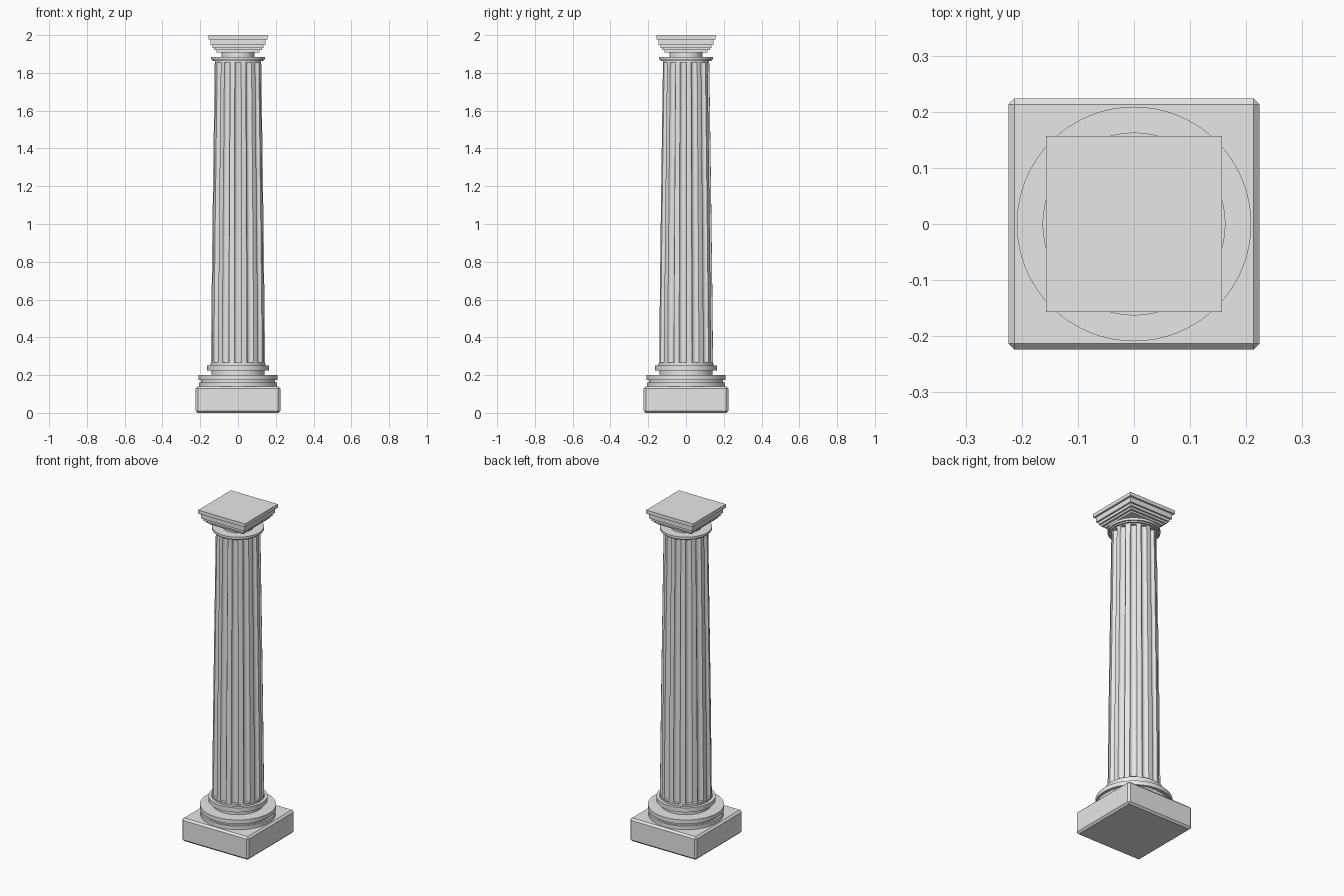
import bpy, bmesh, math

if "Cube" in bpy.data.objects:
    bpy.data.objects.remove(bpy.data.objects["Cube"])

stone = bpy.data.materials.new("pale_stone")
stone.diffuse_color = (0.8, 0.8, 0.8, 1)
stone.use_nodes = True
stone.node_tree.nodes["Principled BSDF"].inputs["Base Color"].default_value = stone.diffuse_color


def finish(bm, name, smooth=False):
    bmesh.ops.recalc_face_normals(bm, faces=bm.faces[:])
    me = bpy.data.meshes.new(name)
    bm.to_mesh(me)
    bm.free()
    me.materials.append(stone)
    ob = bpy.data.objects.new(name, me)
    bpy.context.collection.objects.link(ob)
    if smooth:
        bpy.ops.object.select_all(action='DESELECT')
        ob.select_set(True)
        bpy.context.view_layer.objects.active = ob
        bpy.ops.object.shade_smooth_by_angle(angle=math.radians(30))
    return ob


def loft(name, rings, smooth=False):
    """Closed solid through rings with equal point counts."""
    bm = bmesh.new()
    rows = [[bm.verts.new(p) for p in ring] for ring in rings]
    n = len(rows[0])
    for a, b in zip(rows, rows[1:]):
        for i in range(n):
            j = (i + 1) % n
            bm.faces.new((a[i], a[j], b[j], b[i]))
    bm.faces.new(rows[0][::-1])
    bm.faces.new(rows[-1])
    return finish(bm, name, smooth)


def circle(r, z, n=64):
    return [(r * math.cos(2 * math.pi * i / n), r * math.sin(2 * math.pi * i / n), z)
            for i in range(n)]


def square(h, z):
    return [(-h, -h, z), (h, -h, z), (h, h, z), (-h, h, z)]


# square plinth with a small bevel
bm = bmesh.new()
bmesh.ops.create_cube(bm, size=1)
for v in bm.verts:
    v.co = (v.co.x * 0.448, v.co.y * 0.448, (v.co.z + 0.5) * 0.14)
bmesh.ops.bevel(bm, geom=bm.edges[:], offset=0.011, segments=1, affect='EDGES')
finish(bm, "plinth")

# stepped round base
base = [(0.207, 0.138), (0.207, 0.162), (0.195, 0.162), (0.195, 0.175), (0.209, 0.175),
        (0.209, 0.20), (0.14, 0.20), (0.14, 0.225), (0.163, 0.225), (0.163, 0.252),
        (0.145, 0.252), (0.145, 0.262)]
loft("round_base", [circle(r, z) for r, z in base], True)

# tapering shaft with round-bottomed flutes
FLUTES, STEPS = 13, 14


def shaft_ring(r, z, depth):
    pts = []
    for f in range(FLUTES):
        for s in range(STEPS):
            t = s / STEPS
            a = 2 * math.pi * (f + t - 0.5) / FLUTES - math.pi / 2
            u = (t - 0.5) / 0.2857
            d = depth * math.sqrt(max(0, 1 - u * u))
            pts.append(((r - d) * math.cos(a), (r - d) * math.sin(a), z))
    return pts


def shaft_radius(t):
    return 0.143 - 0.020 * t ** 1.2


rings = [shaft_ring(0.143, 0.255, 0), shaft_ring(0.143, 0.266, 0)]
for k in range(9):
    t = k / 8
    rings.append(shaft_ring(shaft_radius(t), 0.267 + t * 1.588, 0.016))
rings += [shaft_ring(0.123, 1.856, 0), shaft_ring(0.123, 1.87, 0)]
loft("fluted_shaft", rings, True)

# collar and neck under the capital
collar = [(0.134, 1.862), (0.134, 1.870), (0.143, 1.870), (0.143, 1.884),
          (0.087, 1.884), (0.087, 1.915)]
loft("collar", [circle(r, z) for r, z in collar], True)

# stepped square capital
steps = [(0.113, 1.909, 1.920), (0.126, 1.920, 1.932), (0.136, 1.932, 1.948),
         (0.146, 1.948, 1.978), (0.157, 1.978, 2.0)]
loft("capital", [square(h, z) for h, z0, z1 in steps for z in (z0, z1)])
